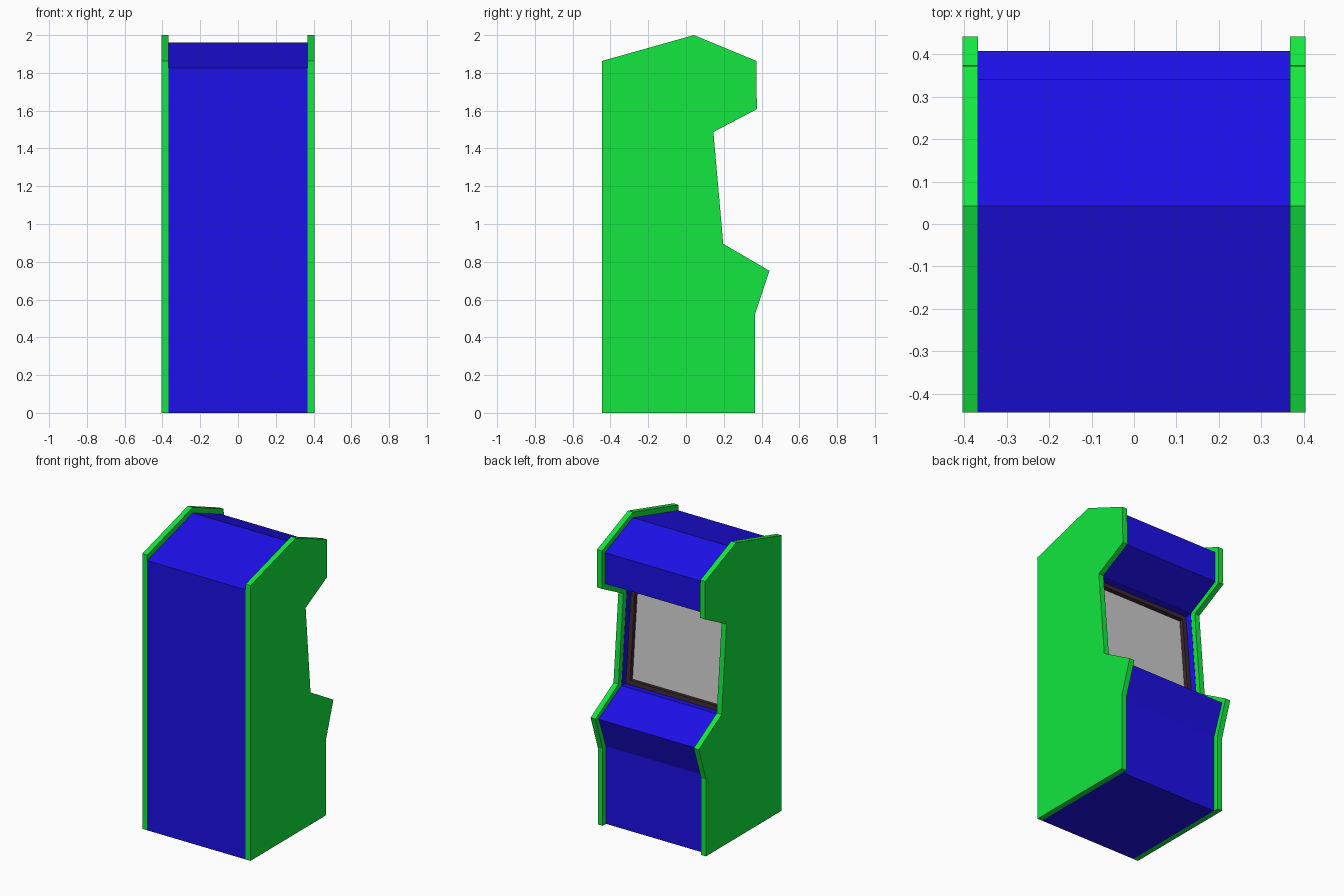
import bpy, bmesh
from mathutils import Vector

if "Cube" in bpy.data.objects:
    bpy.data.objects.remove(bpy.data.objects["Cube"])


def material(name, rgb):
    m = bpy.data.materials.new(name)
    m.diffuse_color = (*rgb, 1)
    m.use_nodes = True
    m.node_tree.nodes["Principled BSDF"].inputs["Base Color"].default_value = m.diffuse_color
    return m


GREEN = material("green", (0.006, 0.8, 0.05))
BLUE = material("blue", (0.012, 0.005, 0.8))
BROWN = material("brown", (0.045, 0.022, 0.03))


def finish(bm, name, mat=None):
    mesh = bpy.data.meshes.new(name)
    bm.to_mesh(mesh)
    bm.free()
    obj = bpy.data.objects.new(name, mesh)
    bpy.context.collection.objects.link(obj)
    if mat:
        mesh.materials.append(mat)
    return obj


def extrude_profile(profile, x0, x1):
    """Solid from a (y, z) outline, spanning x0 to x1."""
    bm = bmesh.new()
    face = bm.faces.new([bm.verts.new((x0, y, z)) for y, z in profile])
    ext = bmesh.ops.extrude_face_region(bm, geom=[face])
    verts = [v for v in ext["geom"] if isinstance(v, bmesh.types.BMVert)]
    bmesh.ops.translate(bm, verts=verts, vec=(x1 - x0, 0, 0))
    bmesh.ops.recalc_face_normals(bm, faces=bm.faces)
    return bm


# Side panels
side = [(-0.445, 0), (0.365, 0), (0.365, 0.52), (0.442, 0.752), (0.197, 0.895),
        (0.145, 1.487), (0.375, 1.608), (0.373, 1.863), (0.042, 2.0), (-0.445, 1.863)]
for label, s in (("right", 1), ("left", -1)):
    finish(extrude_profile(side, s * 0.368, s * 0.405), label + "_side_panel", GREEN)

# Cabinet body, set in from the panel edges
body = [(-0.445, 0), (0.33, 0), (0.33, 0.525), (0.408, 0.738), (0.165, 0.872),
        (0.107, 1.507), (0.342, 1.63), (0.342, 1.84), (0.042, 1.962), (-0.445, 1.825)]
bm = extrude_profile(body, -0.368, 0.368)

# Recess for the screen
front = min(bm.faces, key=lambda f: (f.calc_center_median() - Vector((0, 0.136, 1.19))).length)
normal = front.normal.copy()
bmesh.ops.inset_individual(bm, faces=[front], thickness=0.002)
bmesh.ops.inset_individual(bm, faces=[front], thickness=0.0, depth=-0.075)
floor = [v.co.copy() for v in front.verts]
finish(bm, "cabinet_body", BLUE)


def floor_quad(lift):
    q = bmesh.new()
    f = q.faces.new([q.verts.new(p + normal * lift) for p in floor])
    q.normal_update()
    return q, f


# Screen glass
bm, _ = floor_quad(0.003)
finish(bm, "screen")

# Bezel frame around the screen
bm, face = floor_quad(0.03)
bmesh.ops.inset_individual(bm, faces=[face], thickness=0.042)
bmesh.ops.delete(bm, geom=[face], context="FACES_ONLY")
bezel = finish(bm, "screen_bezel", BROWN)
mod = bezel.modifiers.new("thickness", "SOLIDIFY")
mod.thickness = 0.028
mod.offset = -1
